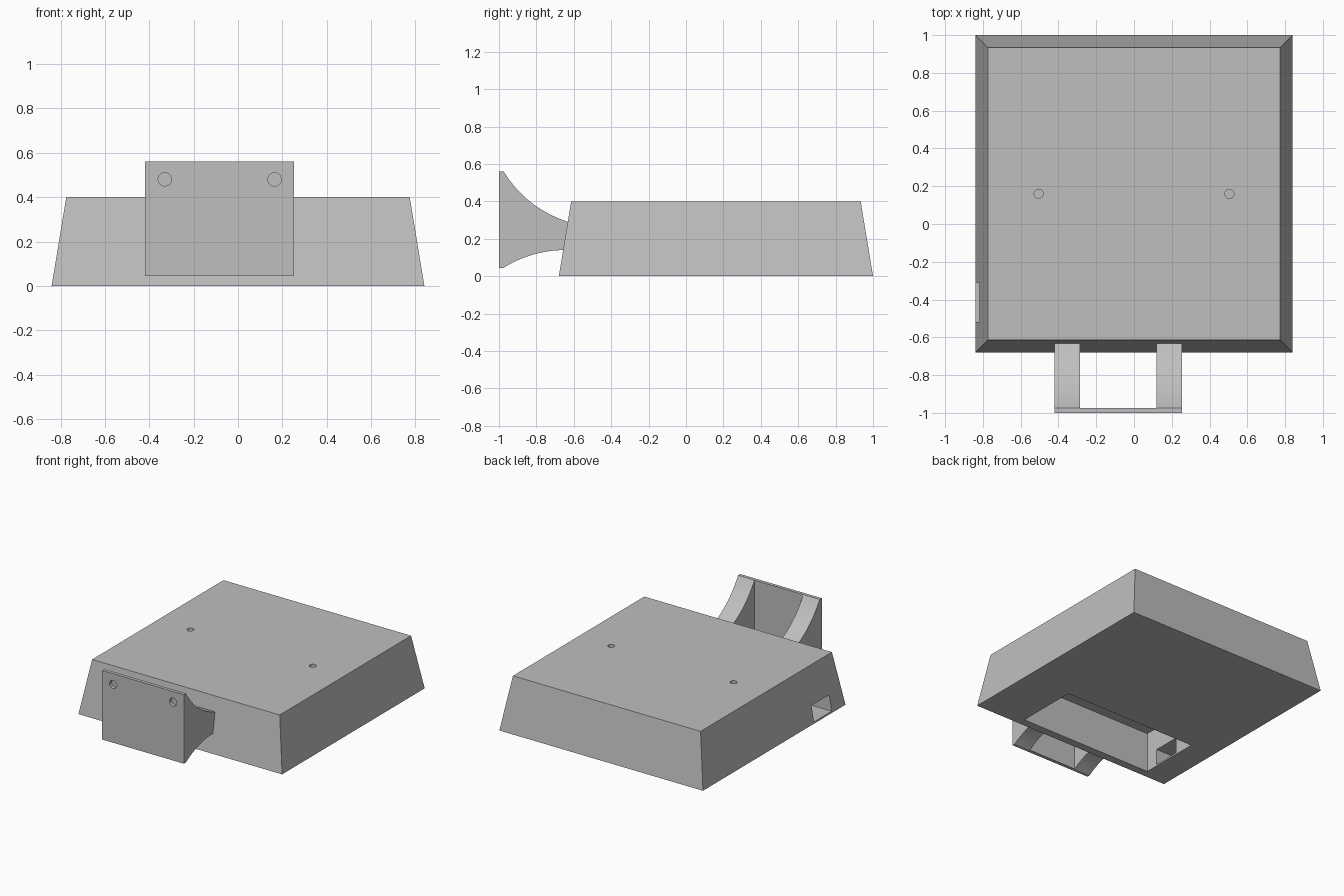
import bpy
import bmesh
from mathutils import Vector, Matrix

cube = bpy.data.objects.get("Cube")
if cube:
    bpy.data.objects.remove(cube, do_unlink=True)

grey = bpy.data.materials.new("light grey")
grey.use_nodes = True
COLOUR = (0.52, 0.52, 0.52, 1)
grey.diffuse_color = COLOUR
grey.node_tree.nodes["Principled BSDF"].inputs["Base Color"].default_value = COLOUR


def add_object(name, bm):
    bmesh.ops.recalc_face_normals(bm, faces=bm.faces)
    mesh = bpy.data.meshes.new(name)
    bm.to_mesh(mesh)
    bm.free()
    mesh.materials.append(grey)
    obj = bpy.data.objects.new(name, mesh)
    bpy.context.collection.objects.link(obj)
    return obj


def box(name, low, high, inset=0):
    """Box between two corners; inset pulls the top edges inward."""
    low, high = Vector(low), Vector(high)
    bm = bmesh.new()
    bmesh.ops.create_cube(bm, size=1)
    centre, size = (low + high) / 2, high - low
    for v in bm.verts:
        shrink = 2 * inset if v.co.z > 0 else 0
        v.co = centre + Vector((v.co.x * (size.x - shrink),
                                v.co.y * (size.y - shrink), v.co.z * size.z))
    return add_object(name, bm)


def cylinder(name, centre, radius, depth, along_y=False):
    bm = bmesh.new()
    turn = Matrix.Rotation(1.570796, 4, 'X') if along_y else Matrix()
    bmesh.ops.create_cone(bm, cap_ends=True, segments=32, radius1=radius, radius2=radius,
                          depth=depth, matrix=Matrix.Translation(centre) @ turn)
    return add_object(name, bm)


def select(obj):
    bpy.ops.object.select_all(action='DESELECT')
    obj.select_set(True)
    bpy.context.view_layer.objects.active = obj


def cut(obj, cutter):
    cutter.hide_render = True
    mod = obj.modifiers.new("cut", 'BOOLEAN')
    mod.operation = 'DIFFERENCE'
    mod.solver = 'EXACT'
    mod.object = cutter
    select(obj)
    bpy.ops.object.modifier_apply(modifier=mod.name)
    bpy.data.objects.remove(cutter, do_unlink=True)


def smooth(obj):
    select(obj)
    bpy.ops.object.shade_smooth_by_angle(angle=0.6)


def curve(start, control, end, steps=16):
    a, b, c = Vector(start), Vector(control), Vector(end)
    return [a.lerp(b, i / steps).lerp(b.lerp(c, i / steps), i / steps)
            for i in range(steps + 1)]


# Tapered body with an underside compartment and a cable window in its side
body = box("body", (-0.84, -0.68, 0), (0.84, 1, 0.4), inset=0.066)
cut(body, box("compartment_cutter", (-0.64, -0.62, -0.1), (0.465, -0.15, 0.3)))
cut(body, box("window_cutter", (-1, -0.52, 0.012), (-0.55, -0.31, 0.13)))

# Small blind holes in the top
for x in (-0.505, 0.505):
    cut(body, cylinder("top_hole_cutter", (x, 0.16, 0.4), 0.024, 0.2))
smooth(body)

# Mounting plate with two screw holes
plate = box("mounting_plate", (-0.42, -1, 0.045), (0.253, -0.975, 0.56))
for x in (-0.33, 0.165):
    cut(plate, cylinder("screw_hole_cutter", (x, -1, 0.48), 0.03, 0.2, along_y=True))
smooth(plate)

# Flared brackets joining the plate to the body
outline = curve((-0.975, 0.56), (-0.854, 0.364), (-0.63, 0.29))
outline += reversed(curve((-0.975, 0.045), (-0.828, 0.137), (-0.65, 0.14)))
for name, x, width in (("right_bracket", -0.42, 0.135), ("left_bracket", 0.118, 0.135)):
    bm = bmesh.new()
    face = bm.faces.new([bm.verts.new((x, p.x, p.y)) for p in outline])
    side = bmesh.ops.extrude_face_region(bm, geom=[face])
    moved = [g for g in side["geom"] if isinstance(g, bmesh.types.BMVert)]
    bmesh.ops.translate(bm, verts=moved, vec=(width, 0, 0))
    smooth(add_object(name, bm))
